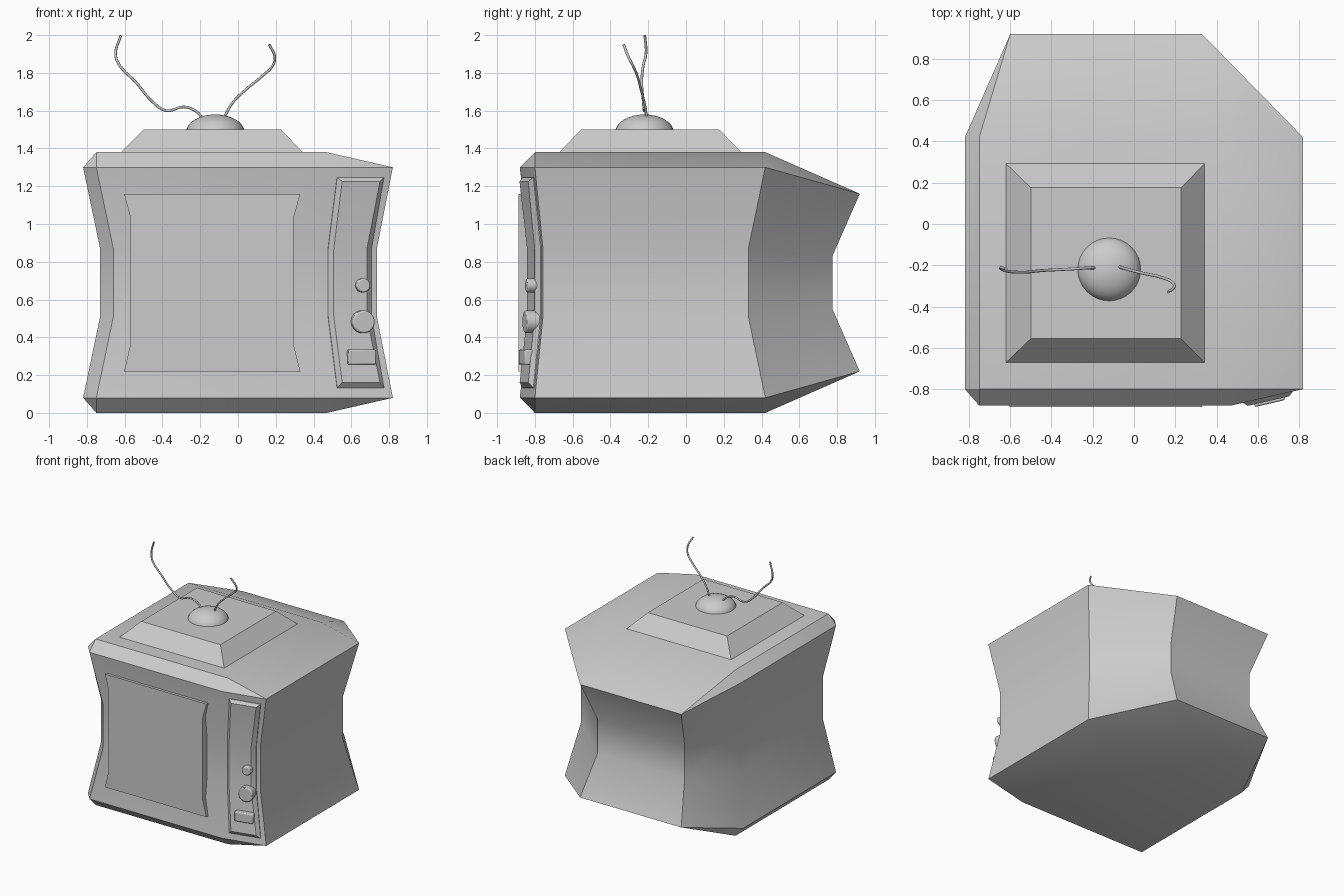
import bpy, bmesh, math
from mathutils import Vector, Matrix

if "Cube" in bpy.data.objects:
    bpy.data.objects.remove(bpy.data.objects["Cube"])

grey = bpy.data.materials.new("plain grey")
grey.diffuse_color = (0.6, 0.6, 0.6, 1)
grey.use_nodes = True
grey.node_tree.nodes["Principled BSDF"].inputs["Base Color"].default_value = grey.diffuse_color
MID = 0.69                      # half height of the cabinet
SLOPE = 0.229                   # slant of the control side of the front


def finish(ob, angle=30):
    bpy.ops.object.select_all(action='DESELECT')
    ob.select_set(True)
    bpy.context.view_layer.objects.active = ob
    ob.data.materials.clear()
    ob.data.materials.append(grey)
    bpy.ops.object.shade_smooth_by_angle(angle=math.radians(angle))
    return ob


def make(name, verts, faces):
    me = bpy.data.meshes.new(name)
    me.from_pydata([tuple(v) for v in verts], [], faces)
    bm = bmesh.new()
    bm.from_mesh(me)
    bmesh.ops.recalc_face_normals(bm, faces=bm.faces)
    bm.to_mesh(me)
    bm.free()
    ob = bpy.data.objects.new(name, me)
    bpy.context.collection.objects.link(ob)
    return finish(ob)


# cabinet: eight-sided outline, pinched at the waist, with chamfered caps
wide = [(-.75, -.88), (.47, -.88), (.82, -.80), (.82, .42),
        (.33, .92), (-.60, .92), (-.82, .42), (-.82, -.80)]
waist = [(-.66, -.83), (.42, -.83), (.735, -.757), (.735, .33),
         (.27, .775), (-.53, .775), (-.73, .33), (-.73, -.757)]
cap = [(-.75, -.80), (.47, -.80), (.47, .42), (-.75, .42)]
cap_of = [0, 1, 1, 2, 2, 3, 3, 0]
verts, faces = [], []
for ring, sign, far, near in ((wide, -1, .61, .47), (waist, -1, .18, .14),
                              (waist, 1, .18, .14), (wide, 1, .61, .47)):
    for i, (x, y) in enumerate(ring):
        verts.append((x, y, MID + sign * (near if i in (4, 5) else far)))
for z in (0, 2 * MID):
    verts += [(x, y, z) for x, y in cap]
for i in range(8):
    j = (i + 1) % 8
    for r in range(3):
        faces.append((r * 8 + i, r * 8 + j, r * 8 + 8 + j, r * 8 + 8 + i))
    for ring, base in ((0, 32), (24, 36)):
        f = [ring + i, ring + j, base + cap_of[j], base + cap_of[i]]
        faces.append(tuple(dict.fromkeys(f)))
faces += [(32, 33, 34, 35), (36, 37, 38, 39)]
make("cabinet", verts, faces)

# screen: flat plate with bowed-in sides, standing proud of the pinched front
rows = [(.22, -.603, .33), (.36, -.57, .295), (1.035, -.57, .295), (1.16, -.603, .33)]
outline = [(l, z) for z, l, r in rows] + [(r, z) for z, l, r in reversed(rows)]
n = len(outline)
verts = [(x, y, z) for y in (-.886, -.80) for x, z in outline]
faces = [tuple(range(n)), tuple(range(n, 2 * n))]
faces += [(i, (i + 1) % n, (i + 1) % n + n, i + n) for i in range(n)]
make("screen", verts, faces)

# control panel: bevelled plate following the slanted, pinched front
normal = Vector((.223, -.975, 0))


def front_y(x, z):
    t = min(1, max(0, (abs(z - MID) - .18) / .43))
    return -.83 - .05 * t + (x - .42 - .05 * t) * SLOPE


def panel_row(rows, lift):
    pts = [(l, z) for z, l, r in rows] + [(r, z) for z, l, r in reversed(rows)]
    return [Vector((x, front_y(x, z), z)) + normal * lift for x, z in pts]


outer = [(.133, .524, .772), (.515, .476, .705), (.865, .476, .705), (1.247, .524, .772)]
inner = [(.16, .545, .745), (.515, .50, .675), (.865, .50, .675), (1.225, .545, .745)]
verts = panel_row(outer, -.01) + panel_row(outer, .005) + panel_row(inner, .03)
faces = [(r + i, r + (i + 1) % 8, r + 8 + (i + 1) % 8, r + 8 + i)
         for r in (0, 8) for i in range(8)]
faces += [(16 + i, 17 + i, 22 - i, 23 - i) for i in range(3)]
faces += [(i, i + 1, 6 - i, 7 - i) for i in range(3)]
make("control_panel", verts, faces)

# knobs and button on the panel
turn = Matrix.Rotation(math.atan(SLOPE), 4, 'Z')


def bevel(ob, width):
    m = ob.modifiers.new("bevel", 'BEVEL')
    m.width = width
    m.segments = 2
    m.limit_method = 'ANGLE'


for name, z, radius, out in (("small_knob", .675, .037, .07), ("large_knob", .482, .06, .075)):
    bpy.ops.mesh.primitive_cylinder_add(vertices=32, radius=radius, depth=out)
    ob = bpy.context.object
    ob.name = name
    x = .65
    ob.matrix_world = (Matrix.Translation(Vector((x, front_y(x, z), z)) + normal * out / 2)
                       @ turn @ Matrix.Rotation(math.pi / 2, 4, 'X'))
    bevel(ob, .008)
    finish(ob)
bpy.ops.mesh.primitive_cube_add(size=1)
ob = bpy.context.object
ob.name = "button"
ob.data.transform(Matrix.Diagonal((.15, .065, .08, 1)))
ob.matrix_world = Matrix.Translation(Vector((.645, front_y(.645, .295), .295)) + normal * .03) @ turn
bevel(ob, .008)
finish(ob)

# antenna base: low frustum on the roof
verts = [(x, y, z) for z, x0, x1, y0, y1 in ((1.37, -.63, .352, -.68, .302), (1.5, -.5, .228, -.556, .176))
         for x, y in ((x0, y0), (x1, y0), (x1, y1), (x0, y1))]
faces = [(0, 1, 2, 3), (4, 5, 6, 7)] + [(i, (i + 1) % 4, (i + 1) % 4 + 4, i + 4) for i in range(4)]
make("antenna_base", verts, faces)

# dome
bpy.ops.mesh.primitive_uv_sphere_add(segments=32, ring_count=16, radius=1)
ob = bpy.context.object
ob.name = "antenna_dome"
ob.data.transform(Matrix.Translation((-.12, -.22, 1.485)) @ Matrix.Diagonal((.155, .155, .095, 1)))
finish(ob, 60)


# bent wire antennas
def wire(name, pts):
    cu = bpy.data.curves.new(name, 'CURVE')
    cu.dimensions = '3D'
    cu.bevel_depth = .007
    cu.bevel_resolution = 2
    cu.resolution_u = 5
    cu.use_fill_caps = True
    sp = cu.splines.new('BEZIER')
    sp.bezier_points.add(len(pts) - 1)
    for p, co in zip(sp.bezier_points, pts):
        p.co = co
        p.handle_left_type = p.handle_right_type = 'AUTO'
    cu.materials.append(grey)
    bpy.context.collection.objects.link(bpy.data.objects.new(name, cu))


wire("left_antenna", [(-.18, -.213, 1.55), (-.22, -.213, 1.595), (-.285, -.217, 1.62),
                      (-.38, -.222, 1.60), (-.45, -.226, 1.645), (-.54, -.234, 1.75),
                      (-.63, -.225, 1.845), (-.648, -.212, 1.90), (-.62, -.218, 1.998)])
wire("right_antenna", [(-.08, -.205, 1.55), (-.03, -.22, 1.64), (.04, -.238, 1.71),
                       (.13, -.258, 1.785), (.185, -.282, 1.84), (.195, -.305, 1.885),
                       (.165, -.33, 1.95)])
